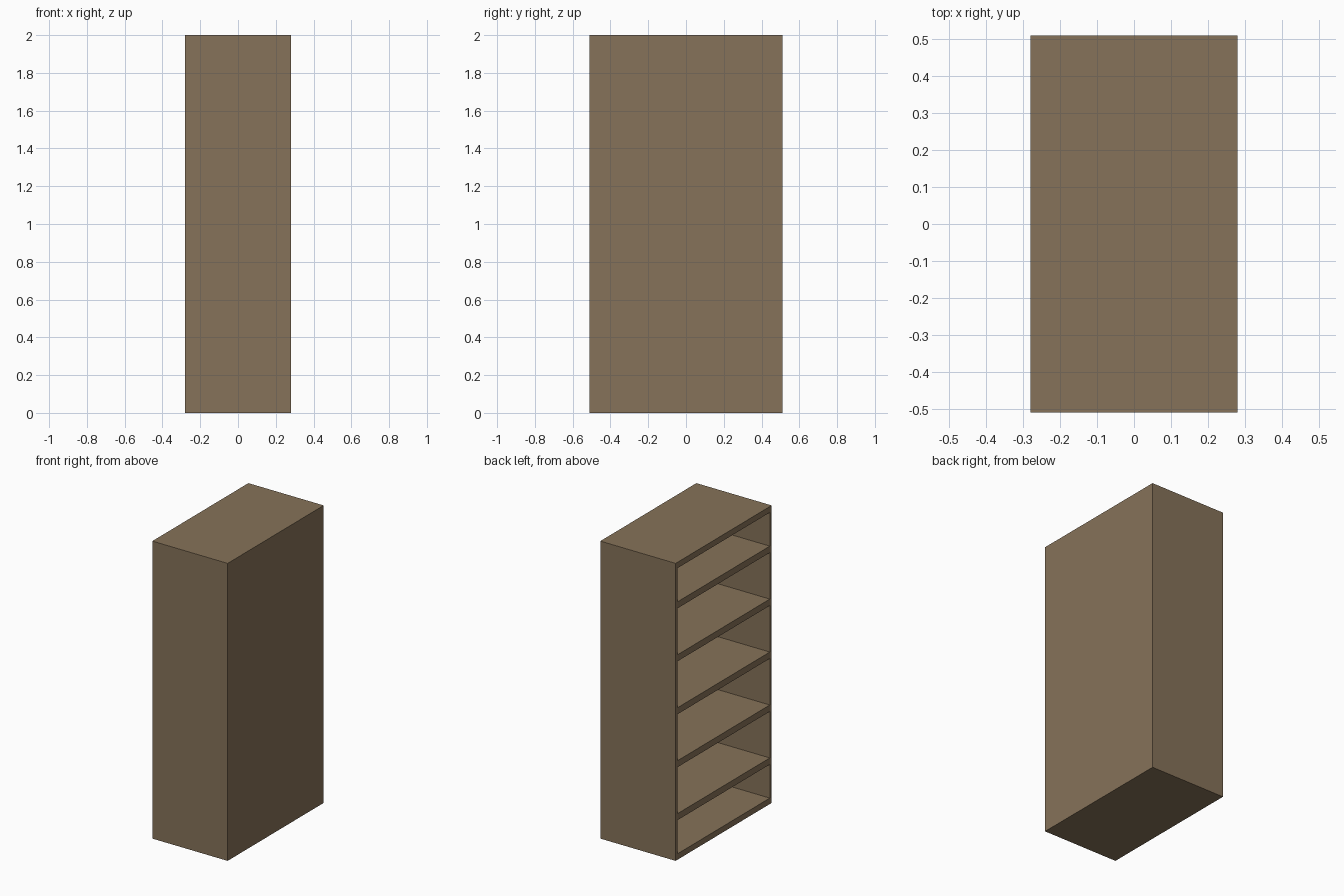
import bpy
import bmesh
from mathutils import Vector

if "Cube" in bpy.data.objects:
    bpy.data.objects.remove(bpy.data.objects["Cube"])

W, D, H = 0.56, 1.02, 2.0      # x depth, y width, height
SIDE, BACK, SLAB = 0.02, 0.02, 0.04

wood = bpy.data.materials.new("brown_wood")
wood.diffuse_color = (0.24, 0.17, 0.10, 1)
wood.use_nodes = True
wood.node_tree.nodes["Principled BSDF"].inputs["Base Color"].default_value = wood.diffuse_color


def panel(name, lo, hi):
    """Axis-aligned board between two corners."""
    lo, hi = Vector(lo), Vector(hi)
    bm = bmesh.new()
    bmesh.ops.create_cube(bm, size=1)
    for v in bm.verts:
        v.co = (lo + hi) / 2 + v.co * (hi - lo)
    mesh = bpy.data.meshes.new(name)
    bm.to_mesh(mesh)
    bm.free()
    mesh.materials.append(wood)
    obj = bpy.data.objects.new(name, mesh)
    bpy.context.collection.objects.link(obj)
    return obj


x, y = W / 2, D / 2

# Side panels, full height
panel("side_panel_front", (-x, -y, 0), (x, -y + SIDE, H))
panel("side_panel_rear", (-x, y - SIDE, 0), (x, y, H))

# Closed back on the +x side; the case is open towards -x
panel("back_panel", (x - BACK, -y + SIDE, 0), (x, y - SIDE, H))

# Bottom and top boards between the sides
inner_lo, inner_hi = (-x, -y + SIDE), (x - BACK, y - SIDE)
panel("bottom_board", (*inner_lo, 0), (*inner_hi, SLAB))
panel("top_board", (*inner_lo, H - SLAB), (*inner_hi, H))

# Five evenly spaced shelves, flush with the open front
for k in range(-2, 3):
    z = H / 2 + k * 0.356
    panel(f"shelf_{k + 3}", (*inner_lo, z - 0.022), (*inner_hi, z + 0.022))
